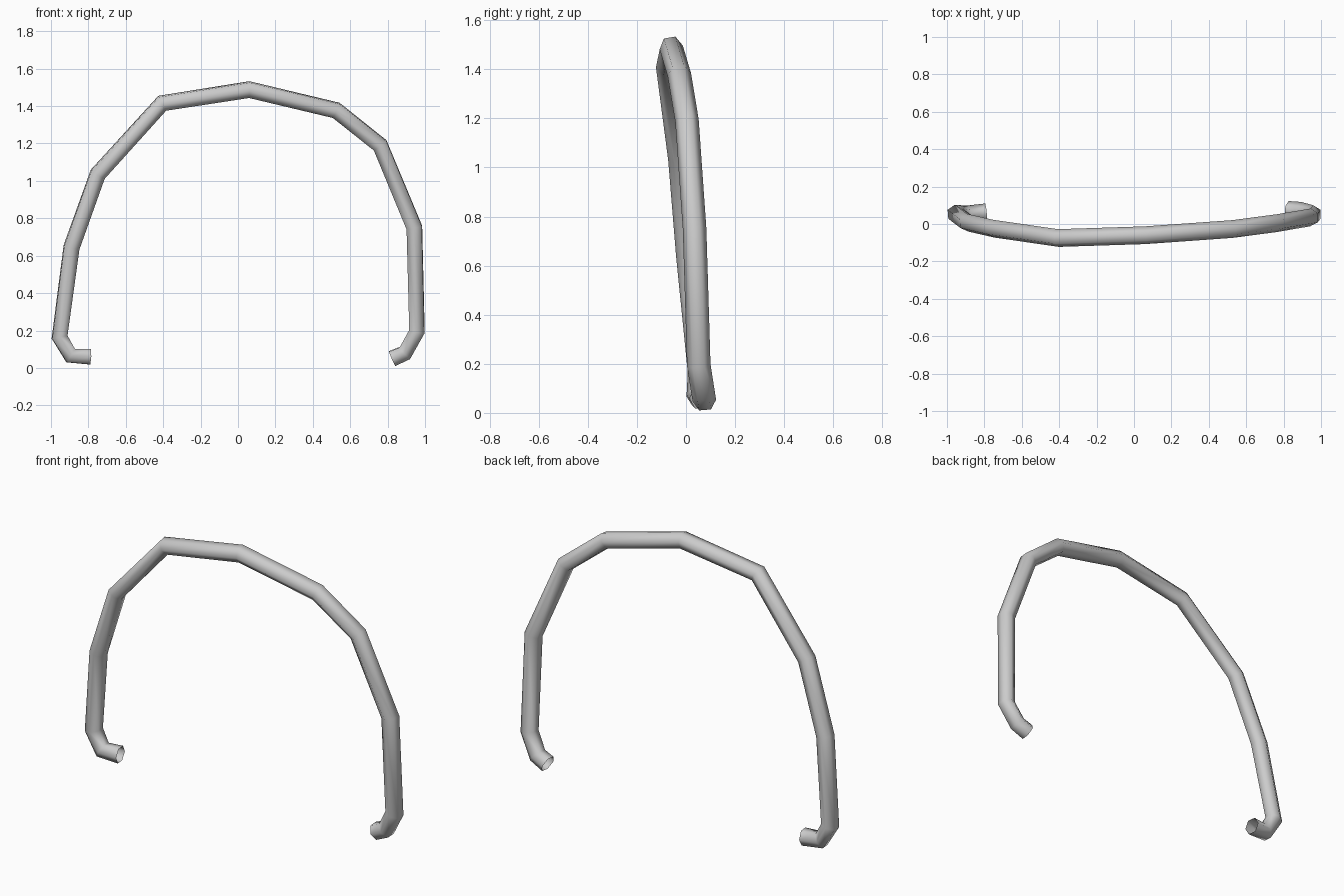
import bpy

if "Cube" in bpy.data.objects:
    bpy.data.objects.remove(bpy.data.objects["Cube"])

# Centre line of the bent tube, from the left foot over the top to the right foot
PATH = [
    (-0.79, 0.062, 0.06), (-0.895, 0.05, 0.066), (-0.954, 0.055, 0.165),
    (-0.89, 0.007, 0.645), (-0.75, -0.025, 1.035), (-0.405, -0.075, 1.415),
    (0.06, -0.06, 1.488), (0.525, -0.027, 1.377), (0.76, 0.004, 1.19),
    (0.943, 0.035, 0.75), (0.957, 0.052, 0.195), (0.893, 0.07, 0.08),
    (0.825, 0.075, 0.05),
]

# Six-sided hollow tube with open ends
curve = bpy.data.curves.new("handle_tube", "CURVE")
curve.dimensions = "3D"
curve.bevel_depth = 0.048
curve.bevel_resolution = 1
curve.use_fill_caps = False
spline = curve.splines.new("POLY")
spline.points.add(len(PATH) - 1)
for point, co in zip(spline.points, PATH):
    point.co = (*co, 1)
handle = bpy.data.objects.new("handle_tube", curve)
bpy.context.collection.objects.link(handle)

# Turn into a smooth-shaded mesh
bpy.context.view_layer.objects.active = handle
handle.select_set(True)
bpy.ops.object.convert(target="MESH")
bpy.ops.object.shade_smooth()
